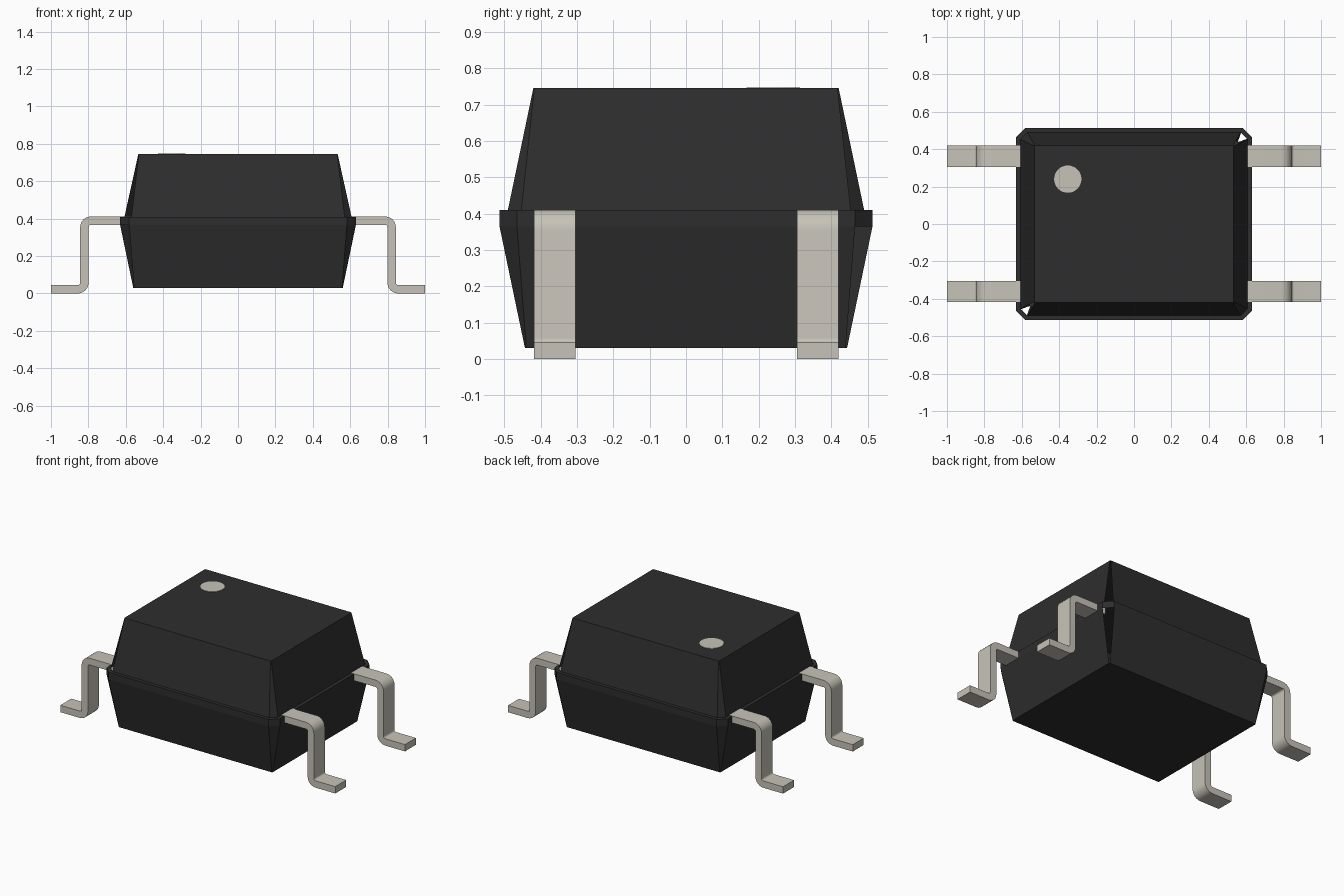
import bpy, bmesh, math

cube = bpy.data.objects.get("Cube")
if cube:
    bpy.data.objects.remove(cube, do_unlink=True)


def material(name, rgb):
    m = bpy.data.materials.new(name)
    m.use_nodes = True
    m.diffuse_color = (*rgb, 1)
    m.node_tree.nodes["Principled BSDF"].inputs["Base Color"].default_value = (*rgb, 1)
    return m


BLACK = material("black plastic", (0.027, 0.027, 0.027))
METAL = material("warm grey metal", (0.57, 0.545, 0.48))


def add_object(name, bm, mat, recalc=True):
    if recalc:
        bmesh.ops.recalc_face_normals(bm, faces=bm.faces)
    mesh = bpy.data.meshes.new(name)
    bm.to_mesh(mesh)
    bm.free()
    mesh.materials.append(mat)
    ob = bpy.data.objects.new(name, mesh)
    bpy.context.collection.objects.link(ob)
    return ob


# Body: stacked rings with cut corners (half x, half y, corner cut, height)
RINGS = [
    (0.56, 0.443, 0.004, 0.03),
    (0.63, 0.513, 0.048, 0.365),
    (0.63, 0.513, 0.048, 0.41),
    (0.607, 0.49, 0.037, 0.41),
    (0.533, 0.42, 0.003, 0.745),
]


def octagon(hx, hy, c):
    # counter-clockwise, starting on the +x side
    return [(hx, -hy + c), (hx, hy - c), (hx - c, hy), (-hx + c, hy),
            (-hx, hy - c), (-hx, -hy + c), (-hx + c, -hy), (hx - c, -hy)]


bm = bmesh.new()
rings = [[bm.verts.new((x, y, z)) for x, y in octagon(hx, hy, c)]
         for hx, hy, c, z in RINGS]
OPEN_CORNERS = (1, 5)      # two opposite corners are open on both slopes
for level, (low, high) in enumerate(zip(rings, rings[1:])):
    for i in range(8):
        if level in (0, 3) and i in OPEN_CORNERS:
            continue
        j = (i + 1) % 8
        bm.faces.new((low[i], low[j], high[j], high[i]))
bm.faces.new(rings[0][::-1])
bm.faces.new(rings[-1])
add_object("body", bm, BLACK, recalc=False)

# Pin profile: a strip with two rounded bends, in x and z
H, R, MID_X = 0.0225, 0.035, 0.8215
TOP_Z, FOOT_Z = 0.389, 0.0225
STEPS = 6


def strip_side(s):
    pts = [(0.57, TOP_Z + s * H)]
    for k in range(STEPS + 1):
        a = math.radians(90 - 90 * k / STEPS)
        r = R + s * H
        pts.append((MID_X - R + r * math.cos(a), TOP_Z - R + r * math.sin(a)))
    for k in range(STEPS + 1):
        a = math.radians(180 + 90 * k / STEPS)
        r = R - s * H
        pts.append((MID_X + R + r * math.cos(a), FOOT_Z + R + r * math.sin(a)))
    pts.append((1.0, FOOT_Z + s * H))
    return pts


def pin(name, sx, y0, y1):
    bm = bmesh.new()
    upper, lower = strip_side(1), strip_side(-1)
    rows = [[bm.verts.new((sx * x, y, z)) for x, z in side]
            for side, y in ((upper, y0), (upper, y1), (lower, y1), (lower, y0))]
    for a, b in zip(rows, rows[1:] + rows[:1]):
        for i in range(len(upper) - 1):
            bm.faces.new((a[i], a[i + 1], b[i + 1], b[i]))
    for end in (0, -1):
        bm.faces.new([row[end] for row in rows])
    ob = add_object(name, bm, METAL)
    bpy.ops.object.select_all(action="DESELECT")
    ob.select_set(True)
    bpy.context.view_layer.objects.active = ob
    bpy.ops.object.shade_smooth_by_angle(angle=math.radians(35))


for side, sx in (("left", 1), ("right", -1)):
    pin("front_" + side + "_pin", sx, -0.418, -0.304)
    pin("back_" + side + "_pin", sx, 0.306, 0.42)

# Round marker on the top, near one corner
bm = bmesh.new()
bmesh.ops.create_cone(bm, cap_ends=True, segments=32, radius1=0.073, radius2=0.073, depth=0.004)
bmesh.ops.translate(bm, verts=bm.verts, vec=(-0.354, 0.24, 0.7455))
add_object("marker_dot", bm, METAL)
